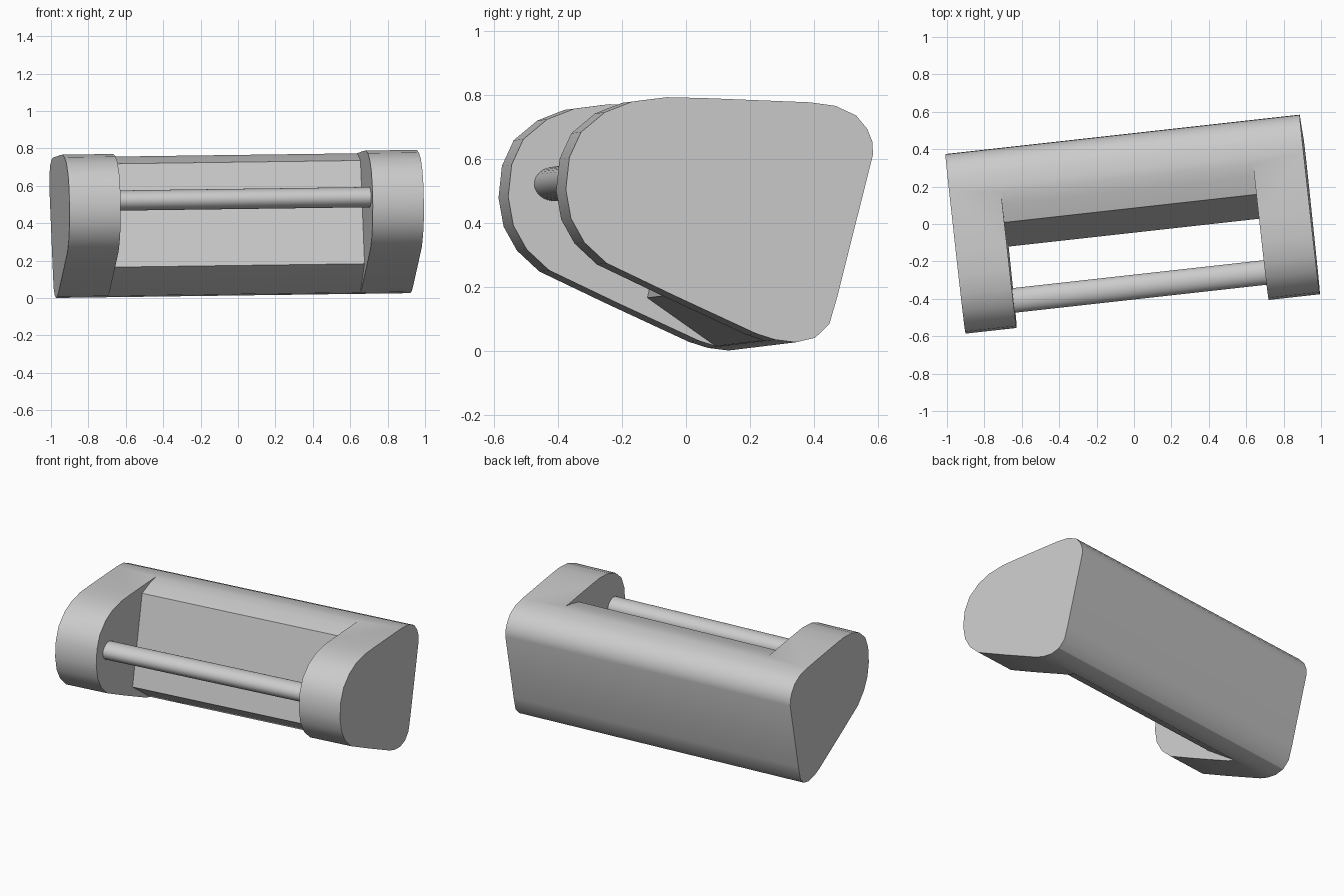
import bpy, bmesh, math

if "Cube" in bpy.data.objects:
    bpy.data.objects.remove(bpy.data.objects["Cube"])

TURN, TILT = math.radians(6.34), math.radians(-0.77)   # model sits slightly turned and tilted
HALF, GAP = 0.953, 0.678                               # half length, half of the opening


def prism(name, profile, half):
    """Extrude a (depth, height) profile along x, centred."""
    bm = bmesh.new()
    face = bm.faces.new([bm.verts.new((-half, v, z)) for v, z in profile])
    new = bmesh.ops.extrude_face_region(bm, geom=[face])["geom"]
    verts = [g for g in new if isinstance(g, bmesh.types.BMVert)]
    bmesh.ops.translate(bm, verts=verts, vec=(2 * half, 0, 0))
    bmesh.ops.recalc_face_normals(bm, faces=bm.faces)
    mesh = bpy.data.meshes.new(name)
    bm.to_mesh(mesh)
    bm.free()
    ob = bpy.data.objects.new(name, mesh)
    bpy.context.collection.objects.link(ob)
    return ob


def finish(ob):
    bpy.ops.object.select_all(action='DESELECT')
    ob.select_set(True)
    bpy.context.view_layer.objects.active = ob
    for m in list(ob.modifiers):
        bpy.ops.object.modifier_apply(modifier=m.name)
    bpy.ops.object.shade_smooth_by_angle(angle=math.radians(30))
    ob.rotation_euler = (0, TILT, TURN)


# holder body: full side outline including the arms
outline = [(.483, .60), (.481, .64), (.465, .68), (.43, .722), (.365, .752), (.285, .763),
           (-.04, .776), (-.165, .779), (-.275, .765), (-.36, .732), (-.435, .67), (-.472, .59),
           (-.483, .49), (-.467, .40), (-.425, .325), (-.355, .26), (-.145, .16),
           (.115, .04), (.175, .021), (.24, .013), (.30, .027), (.345, .07), (.37, .155)]
body = prism("holder_body", outline, HALF)

# opening between the arms, leaving a sloping front wall with a lower lip
opening = [(.285, .770), (.18, .753), (.085, .726), (-.046, .174), (.19, .008),
           (.19, -.3), (-.8, -.3), (-.8, 1.2), (.285, 1.2)]
cutter = prism("opening_cutter", opening, GAP)
cutter.hide_render = True
cut = body.modifiers.new("opening", 'BOOLEAN')
cut.operation, cut.solver, cut.object = 'DIFFERENCE', 'EXACT', cutter
finish(body)
bpy.data.objects.remove(cutter)

# slightly oval cross bar between the arms
oval = [(-.335 + .066 * math.cos(a), .53 + .054 * math.sin(a))
        for a in (i * math.tau / 32 for i in range(32))]
finish(prism("cross_bar", oval, GAP + .01))
